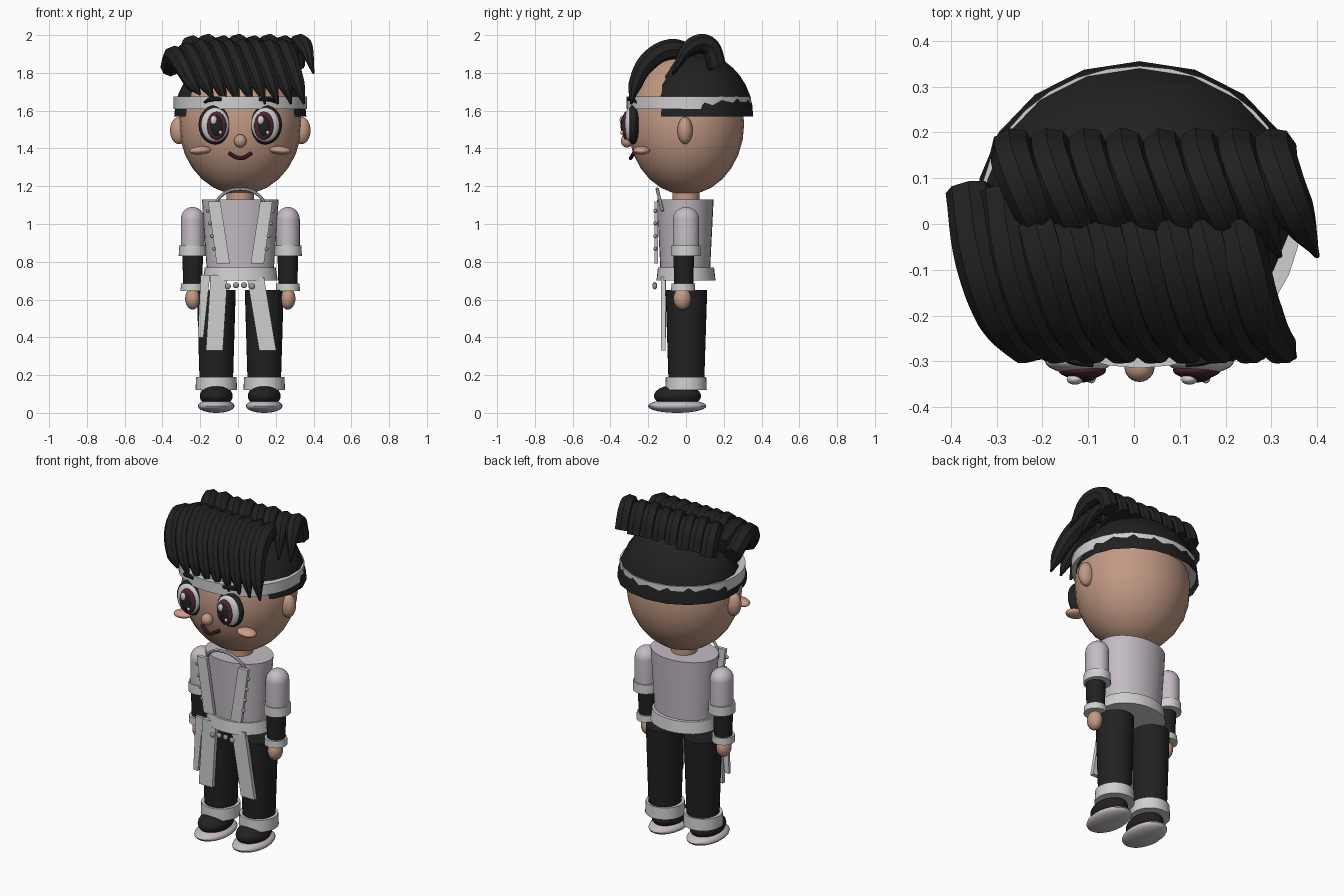
import bpy, bmesh, math
from mathutils import Vector

if "Cube" in bpy.data.objects:
    bpy.data.objects.remove(bpy.data.objects["Cube"], do_unlink=True)

CX = 0.012  # shared centre line; the hair sweep is wider on one side


def material(name, r, g, b):
    m = bpy.data.materials.new(name)
    m.use_nodes = True
    m.diffuse_color = (r, g, b, 1)
    m.node_tree.nodes["Principled BSDF"].inputs["Base Color"].default_value = (r, g, b, 1)
    return m


BLACK = material("soft black", 0.015, 0.015, 0.015)
WHITE = material("off white", 0.62, 0.62, 0.62)
LILAC = material("pale lilac", 0.55, 0.5, 0.55)
SKIN = material("skin", 0.54, 0.32, 0.23)
BLUSH = material("blush", 0.62, 0.34, 0.25)
MAROON = material("maroon", 0.08, 0.018, 0.04)
GREY = material("button grey", 0.32, 0.32, 0.33)


def finish(name, mat, bm, smooth=True):
    bmesh.ops.recalc_face_normals(bm, faces=bm.faces)
    mesh = bpy.data.meshes.new(name)
    bm.to_mesh(mesh)
    bm.free()
    ob = bpy.data.objects.new(name, mesh)
    bpy.context.collection.objects.link(ob)
    mesh.materials.append(mat)
    if smooth:
        bpy.ops.object.select_all(action='DESELECT')
        ob.select_set(True)
        bpy.context.view_layer.objects.active = ob
        bpy.ops.object.shade_smooth_by_angle(angle=math.radians(40))
    return ob


def ball(name, mat, x, y, z, rx, ry, rz, tilt=0):
    bm = bmesh.new()
    bmesh.ops.create_uvsphere(bm, u_segments=24, v_segments=14, radius=1)
    bmesh.ops.scale(bm, vec=(rx, ry, rz), verts=bm.verts)
    ob = finish(name, mat, bm)
    ob.location = (x + CX, y, z)
    ob.rotation_euler.y = tilt
    return ob


def lathe(name, mat, profile, x=0, y=0, sy=1, n=32, caps=True):
    """Turn (radius, height) points around z, squashed by sy in depth."""
    bm = bmesh.new()
    rings = []
    for r, z in profile:
        rings.append([bm.verts.new((x + CX + r * math.sin(math.tau * i / n),
                                    y + sy * r * math.cos(math.tau * i / n), z))
                      for i in range(n)])
    for a, b in zip(rings, rings[1:]):
        for i in range(n):
            j = (i + 1) % n
            bm.faces.new((a[i], a[j], b[j], b[i]))
    if caps:
        bm.faces.new(rings[0])
    bm.faces.new(rings[-1])
    return finish(name, mat, bm)


def strip(name, mat, top, bottom, width, y, thick, bottom_width=None):
    """Flat hanging cloth between top (x, z) and bottom (x, z)."""
    bm = bmesh.new()
    bmesh.ops.create_cube(bm, size=1)
    for v in bm.verts:
        x, z = top if v.co.z > 0 else bottom
        w = width if v.co.z > 0 else (bottom_width or width)
        v.co = Vector((CX + x + v.co.x * w, y + v.co.y * thick, z))
    return finish(name, mat, bm, smooth=False)


def tube(name, mat, points, radius, taper=None, sides=2):
    """Smooth tube through points, optionally tapered."""
    curve = bpy.data.curves.new(name, 'CURVE')
    curve.dimensions = '3D'
    curve.bevel_depth = radius
    curve.bevel_resolution = sides
    curve.resolution_u = 6
    curve.use_fill_caps = True
    sp = curve.splines.new('BEZIER')
    sp.bezier_points.add(len(points) - 1)
    for i, (bp, p) in enumerate(zip(sp.bezier_points, points)):
        bp.co = p
        bp.handle_left_type = bp.handle_right_type = 'AUTO'
        bp.radius = taper[i] if taper else 1
    ob = bpy.data.objects.new(name, curve)
    bpy.context.collection.objects.link(ob)
    curve.materials.append(mat)
    bpy.ops.object.select_all(action='DESELECT')
    ob.select_set(True)
    bpy.context.view_layer.objects.active = ob
    bpy.ops.object.convert(target='MESH')
    bpy.ops.object.shade_smooth_by_angle(angle=math.radians(40))


# Head and neck
ball("head", SKIN, 0, 0, 1.53, 0.325, 0.308, 0.375)
lathe("neck", SKIN, [(0.072, 1.1), (0.072, 1.22)])
ball("nose", SKIN, 0, -0.312, 1.44, 0.033, 0.033, 0.035)
tube("mouth", MAROON, [(CX - 0.06, -0.277, 1.375), (CX, -0.293, 1.348),
                       (CX + 0.06, -0.277, 1.375)], 0.01)

# Ears, cheeks, eyes and brows
for s, side in ((-1, "right"), (1, "left")):
    ball(side + "_ear", SKIN, s * 0.325, -0.005, 1.495, 0.047, 0.04, 0.072)
    ball(side + "_cheek", BLUSH, s * 0.212, -0.235, 1.39, 0.058, 0.045, 0.022, s * 0.08)
    ex = s * 0.133
    ix = ex - s * 0.008
    ball(side + "_eye_rim", BLACK, ex, -0.28, 1.525, 0.088, 0.036, 0.104)
    ball(side + "_eye_white", WHITE, ex, -0.298, 1.525, 0.074, 0.03, 0.09)
    ball(side + "_iris", MAROON, ix, -0.319, 1.52, 0.052, 0.02, 0.075)
    ball(side + "_pupil", BLACK, ix, -0.329, 1.52, 0.034, 0.017, 0.055)
    ball(side + "_eye_glint", WHITE, ix - 0.016, -0.339, 1.55, 0.018, 0.012, 0.024)
    ball(side + "_eye_small_glint", WHITE, ix + 0.02, -0.339, 1.485, 0.009, 0.009, 0.011)
    tube(side + "_brow", BLACK, [(CX + s * 0.19, -0.262, 1.645), (CX + s * 0.15, -0.292, 1.662),
                                 (CX + s * 0.1, -0.305, 1.66)], 0.014, [0.5, 1, 0.6])

# Hair cap and headband
dome = [(0.355 * math.cos(a), 1.57 + 0.34 * math.sin(a))
        for a in [math.radians(88) * i / 9 for i in range(10)]]
lathe("hair_cap", BLACK, dome, y=0.045, sy=0.875, n=18, caps=False)
lathe("headband", WHITE, [(0.353, 1.61), (0.353, 1.675)], y=0.015, sy=0.935)

# Front fringe sweeping across the forehead
N = 9
for i in range(N):
    t = i / (N - 1)
    root, tip = -0.36 + 0.58 * t, -0.2 + 0.55 * t
    edge = max(0, 1 - i / 2)
    path = [(0, 0.075 if i < 2 else 0, 1.91 - 0.08 * edge),
            (0.15, -0.08, 1.925 - 0.035 * edge),
            (0.42, -0.2, 1.86 - 0.02 * edge),
            (0.75, -0.268, 1.74),
            (1, -0.29, 1.635 + 0.05 * edge)]
    tube("fringe_lock", BLACK, [(root + (tip - root) * k, y, z) for k, y, z in path],
         0.052, [1, 1.05, 1, 0.75, 0.12])

# Raised crown locks with cut roots at the back
N = 8
for i in range(N):
    x = -0.265 + 0.57 * i / (N - 1)
    path = [(0, 0.165, 1.83), (0.01, 0.115, 1.94), (0.045, 0.03, 1.935), (0.095, -0.07, 1.79)]
    tube("crown_lock", BLACK, [(x + dx, y, z + 0.008 * (i % 2)) for dx, y, z in path],
         0.05, [1, 1, 0.9, 0.12])

# Torso, hem and collar cord
lathe("torso", LILAC, [(0.178, 0.76), (0.203, 1.13)], y=-0.004, sy=0.74)
lathe("hem", WHITE, [(0.198, 0.7), (0.188, 0.77)], sy=0.79)
tube("collar_cord", WHITE, [(CX - 0.135, -0.125, 1.07), (CX - 0.11, -0.142, 1.14),
                            (CX, -0.152, 1.185), (CX + 0.11, -0.142, 1.14),
                            (CX + 0.135, -0.125, 1.07)], 0.009)

# Lapels with buttons along their outer edge
for s in (-1, 1):
    strip("lapel", WHITE, (s * 0.138, 1.12), (s * 0.09, 0.79), 0.065, -0.158, 0.02, 0.07)
    for k in range(4):
        ball("lapel_button", GREY, s * (0.172 - 0.011 * k), -0.163, 1.07 - 0.067 * k,
             0.01, 0.01, 0.01)

# Hanging sashes and belt beads
strip("right_sash", WHITE, (-0.112, 0.73), (-0.137, 0.33), 0.09, -0.12, 0.024)
strip("left_sash", WHITE, (0.08, 0.72), (0.145, 0.33), 0.09, -0.12, 0.024)
strip("side_sash", WHITE, (-0.185, 0.73), (-0.21, 0.4), 0.05, -0.115, 0.016, 0.03)
for k in range(4):
    ball("belt_bead", GREY, -0.066 + 0.043 * k, -0.165, 0.67 + (0.006 if k in (1, 2) else 0),
         0.016, 0.012, 0.016)

# Arms and legs
shoulder = [(0.063 * math.cos(a), 1.025 + 0.065 * math.sin(a))
            for a in [math.radians(86) * i / 7 for i in range(8)]]
for s, side in ((-1, "right"), (1, "left")):
    ax, lx = s * 0.252, s * 0.127
    lathe(side + "_sleeve", LILAC, [(0.063, 0.84)] + shoulder, ax, sy=1.1)
    lathe(side + "_sleeve_cuff", WHITE, [(0.074, 0.83), (0.072, 0.885)], ax, sy=1.05)
    lathe(side + "_forearm", BLACK, [(0.05, 0.67), (0.055, 0.84)], ax, -0.012)
    lathe(side + "_wrist_cuff", WHITE, [(0.064, 0.645), (0.062, 0.685)], ax, -0.015)
    ball(side + "_hand", SKIN, ax, -0.02, 0.605, 0.04, 0.047, 0.058)
    lathe(side + "_leg", BLACK, [(0.088, 0.15), (0.103, 0.65)], lx, 0.002, sy=1.07)
    lathe(side + "_ankle_cuff", WHITE, [(0.11, 0.12), (0.107, 0.19)], lx, 0, sy=1)
    ball(side + "_shoe", BLACK, lx, -0.045, 0.09, 0.087, 0.125, 0.06)
    ball(side + "_sole", LILAC, lx, -0.047, 0.036, 0.097, 0.155, 0.036)
